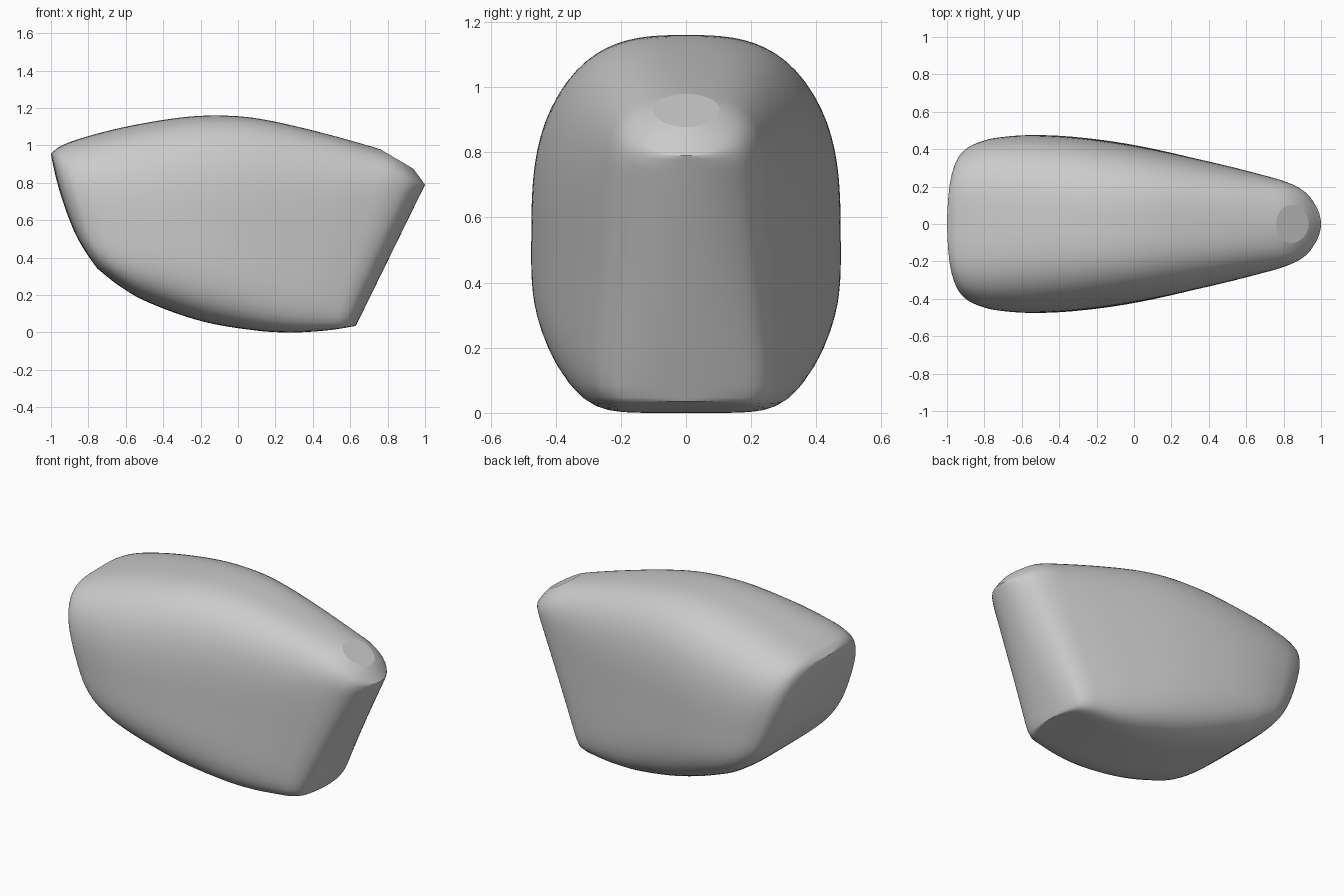
import bpy, bmesh, math
from mathutils import Vector

cube = bpy.data.objects.get("Cube")
if cube:
    bpy.data.objects.remove(cube, do_unlink=True)

STATIONS, SEGMENTS = 80, 96


def curve(points, x):
    """Smooth interpolation through (x, value) points."""
    def slope(i):
        a, b = points[max(i - 1, 0)], points[min(i + 1, len(points) - 1)]
        return (b[1] - a[1]) / (b[0] - a[0])
    i = 0
    while i < len(points) - 2 and x > points[i + 1][0]:
        i += 1
    (x0, v0), (x1, v1) = points[i], points[i + 1]
    h = x1 - x0
    t = (x - x0) / h
    return ((2*t**3 - 3*t*t + 1) * v0 + (t**3 - 2*t*t + t) * h * slope(i)
            + (3*t*t - 2*t**3) * v1 + (t**3 - t*t) * h * slope(i + 1))


# Side profile: upper and lower lines, and half width along the length
top_line = [(-1, .955), (-.96, .99), (-.85, 1.035), (-.6, 1.1), (-.3, 1.15), (-.1, 1.16),
            (.1, 1.145), (.4, 1.08), (.76, .98), (.85, .944), (.93, .882), (1, .79)]
bottom_line = [(-.75, .34), (-.65, .26), (-.5, .17), (-.2, .062), (.1, .01),
               (.3, 0), (.5, .014), (.63, .035)]
half_width = [(0, 0), (.028, .24), (.064, .35), (.111, .41), (.158, .44), (.205, .46),
              (.295, .475), (.396, .465), (.511, .425), (.669, .338), (.768, .283),
              (.839, .245), (.893, .2), (.933, .136), (.967, .07), (1, 0)]

# Rounded body: leaning superellipse sections that close to a line at each end
bm = bmesh.new()
rings = []
for i in range(STATIONS + 1):
    t = i / STATIONS
    u = (1 - math.cos(math.pi * t)) / 2
    xt, xb = -1 + 2 * u, -.75 + 1.38 * u
    top = Vector((xt, 0, curve(top_line, xt)))
    bottom = Vector((xb, 0, curve(bottom_line, xb)))
    waist = bottom.lerp(top, .5 - .12 * (1 - u))
    lean = (top - bottom).normalized()
    w = curve(half_width, t)
    # Boxier belly and narrow end, with a crowned top at the narrow end
    n_upper = 2.9 + .7 * (1 - u)**8 + 3 * u**4 + 14 * u**20
    n_lower = 3.4 + 1.2 * (1 - u)**8 + 5 * u**3 + 12 * u**20
    crown = 2.1 * u**5
    ring = []
    for j in range(SEGMENTS):
        a = math.tau * j / SEGMENTS
        c, s = math.cos(a), math.sin(a)
        n, tip = (n_upper, top) if s > 0 else (n_lower, bottom)
        r = (abs(c)**n + abs(s)**n) ** (-1 / n)
        c, s = c * r, s * r
        y = w * c * (1 - .12 * s * u * u)
        p = waist.lerp(tip, abs(s)) - lean * crown * y * y * max(s, 0)**2
        p.y = y
        p.x -= .045 * (1 - s * s) * (1 - u)
        ring.append(bm.verts.new(p))
    rings.append(ring)
for a, b in zip(rings, rings[1:]):
    for j in range(SEGMENTS):
        k = (j + 1) % SEGMENTS
        bm.faces.new((a[j], a[k], b[k], b[j]))
bmesh.ops.remove_doubles(bm, verts=bm.verts, dist=.0002)

# Small flat facet cut on top of the narrow end
cut = bmesh.ops.bisect_plane(bm, geom=bm.verts[:] + bm.edges[:] + bm.faces[:],
                             plane_co=(.76, 0, .98), plane_no=Vector((.1, 0, .17)).normalized(),
                             clear_outer=True)
rim = [e for e in cut["geom_cut"] if isinstance(e, bmesh.types.BMEdge) and e.is_boundary]
facet = bmesh.ops.holes_fill(bm, edges=rim, sides=0)["faces"]
bmesh.ops.recalc_face_normals(bm, faces=bm.faces)

# Smooth shading with sharp creases at the narrow end and round the facet
for f in bm.faces:
    f.smooth = True
for e in bm.edges:
    e.smooth = e.calc_face_angle(0) < math.radians(35)
for f in facet:
    for e in f.edges:
        e.smooth = False

mesh = bpy.data.meshes.new("rounded_body")
bm.to_mesh(mesh)
bm.free()
body = bpy.data.objects.new("rounded_body", mesh)
bpy.context.collection.objects.link(body)

# Plain grey colour
grey = bpy.data.materials.new("mid_grey")
grey.use_nodes = True
grey.diffuse_color = (.6, .6, .6, 1)
grey.node_tree.nodes["Principled BSDF"].inputs["Base Color"].default_value = (.6, .6, .6, 1)
mesh.materials.append(grey)
